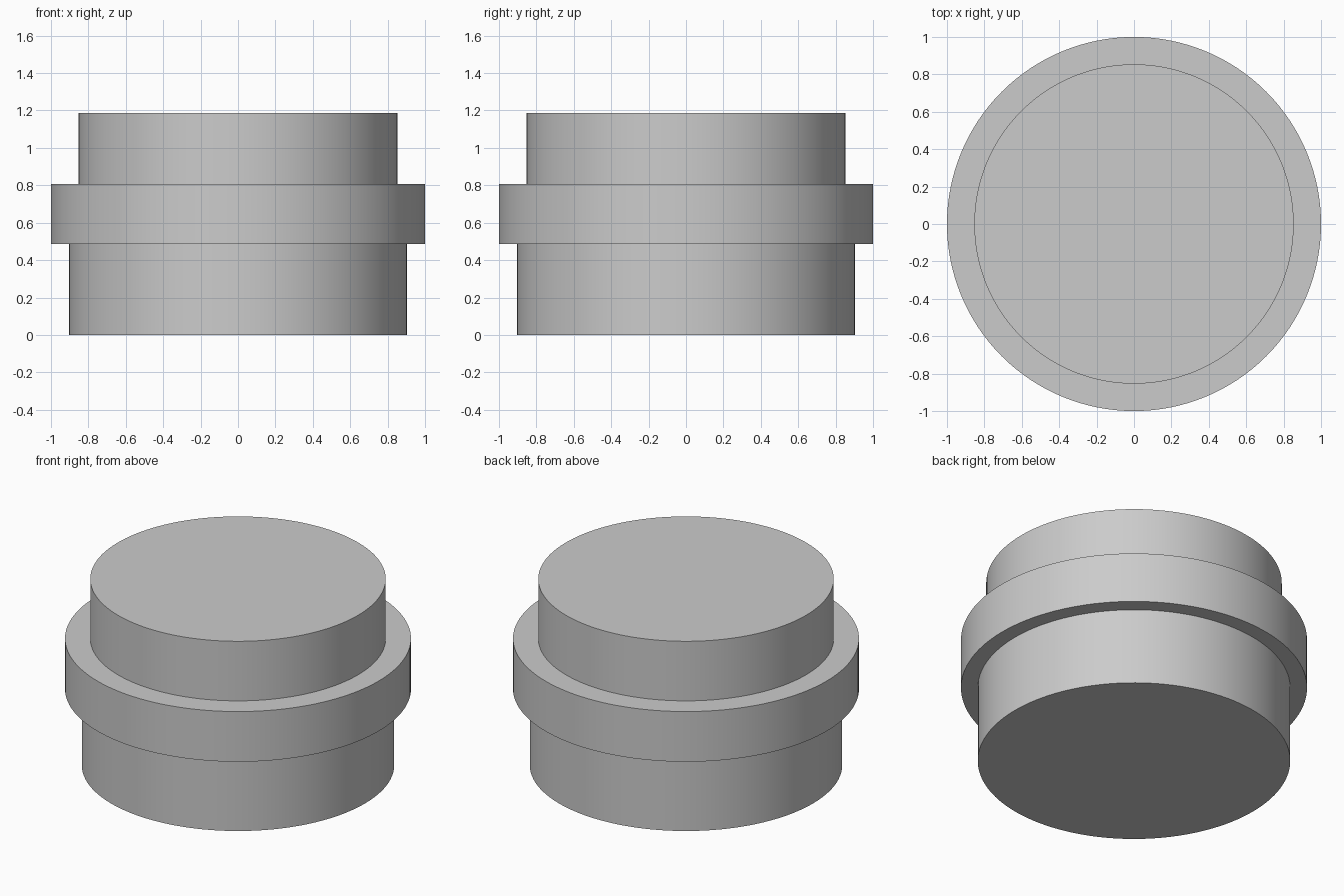
import bpy
import bmesh
from math import tau, radians
from mathutils import Matrix

cube = bpy.data.objects.get("Cube")
if cube:
    bpy.data.objects.remove(cube, do_unlink=True)

SEGMENTS = 128

# Single plain grey finish
grey = bpy.data.materials.new("light_grey")
grey.use_nodes = True
colour = (0.6, 0.6, 0.6, 1)
grey.diffuse_color = colour
grey.node_tree.nodes["Principled BSDF"].inputs["Base Color"].default_value = colour


def ring(bm, radius, z):
    """Add one circle of vertices around the z axis."""
    return bmesh.ops.create_circle(
        bm, segments=SEGMENTS, radius=radius,
        matrix=Matrix.Translation((0, 0, z)))["verts"]


def turned_solid(name, profile):
    """Revolve (radius, height) points, listed upwards, into a capped solid."""
    bm = bmesh.new()
    rings = [ring(bm, r, z) for r, z in profile]
    for low, high in zip(rings, rings[1:]):
        for i in range(SEGMENTS):
            j = (i + 1) % SEGMENTS
            bm.faces.new((low[i], low[j], high[j], high[i]))
    bm.faces.new(rings[0])
    bm.faces.new(rings[-1])
    bmesh.ops.recalc_face_normals(bm, faces=bm.faces)
    mesh = bpy.data.meshes.new(name)
    bm.to_mesh(mesh)
    bm.free()
    mesh.materials.append(grey)
    obj = bpy.data.objects.new(name, mesh)
    bpy.context.collection.objects.link(obj)
    return obj


# Lower drum, wide middle collar and narrower upper drum in one turned piece
plug = turned_solid("stepped_plug", [
    (0.903, 0), (0.903, 0.487),
    (1.0, 0.487), (1.0, 0.807),
    (0.854, 0.807), (0.854, 1.187),
])

bpy.ops.object.select_all(action="DESELECT")
plug.select_set(True)
bpy.context.view_layer.objects.active = plug
bpy.ops.object.shade_smooth_by_angle(angle=radians(30))
